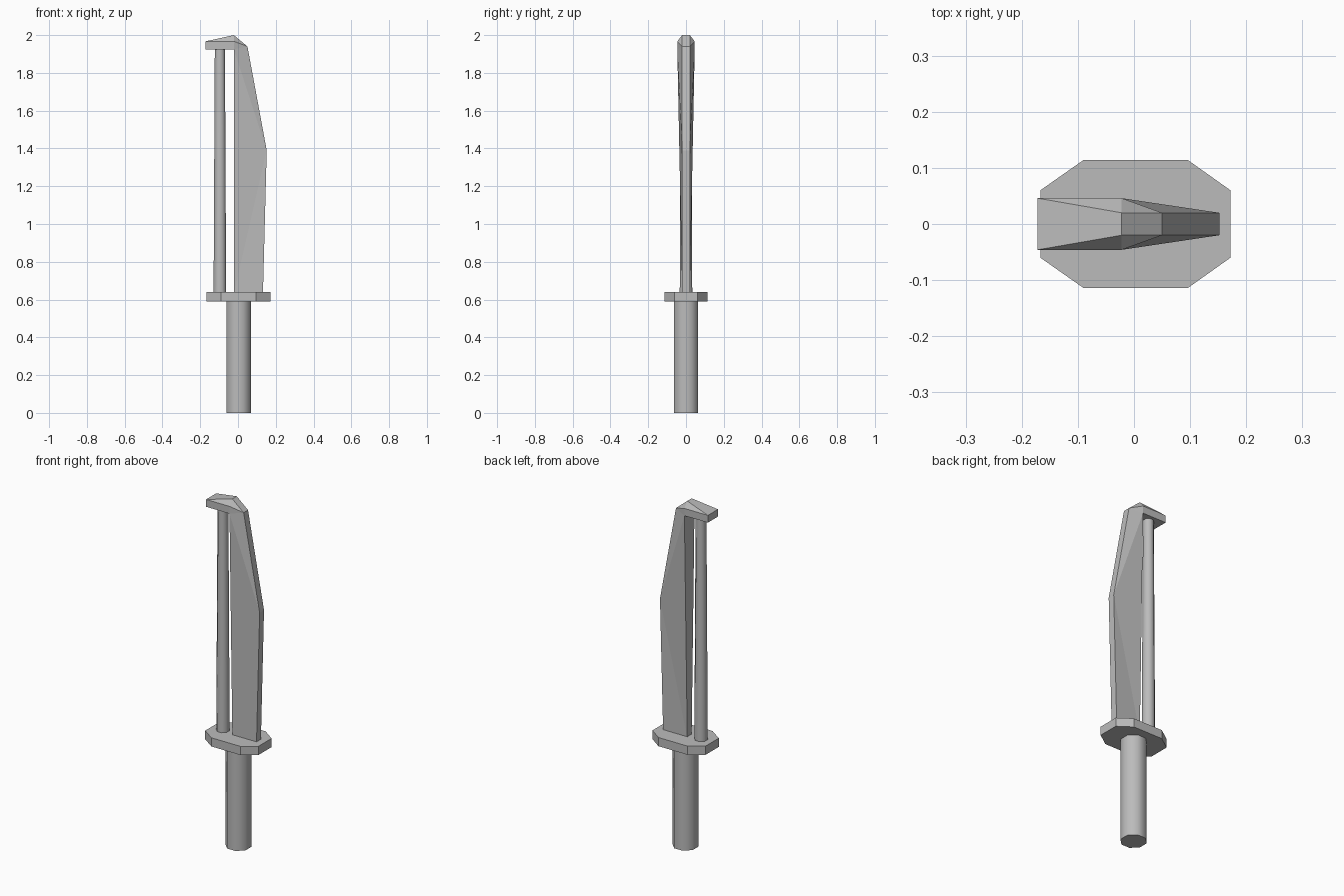
import bpy, bmesh
from math import pi, radians

cube = bpy.data.objects.get("Cube")
if cube:
    bpy.data.objects.remove(cube, do_unlink=True)

grey = bpy.data.materials.new("plain grey")
grey.use_nodes = True
colour = (0.5, 0.5, 0.5, 1)
grey.diffuse_color = colour
grey.node_tree.nodes["Principled BSDF"].inputs["Base Color"].default_value = colour


def make_object(name, bm):
    bmesh.ops.recalc_face_normals(bm, faces=bm.faces)
    mesh = bpy.data.meshes.new(name)
    bm.to_mesh(mesh)
    bm.free()
    mesh.materials.append(grey)
    obj = bpy.data.objects.new(name, mesh)
    bpy.context.collection.objects.link(obj)
    return obj


def rod(name, x, z0, z1, r0, r1, sides):
    """Smooth tapered rod standing on z0, with flats facing the axes."""
    bpy.ops.mesh.primitive_cone_add(vertices=sides, radius1=r0, radius2=r1, depth=z1 - z0,
                                    location=(x, 0, (z0 + z1) / 2), rotation=(0, 0, pi / sides))
    obj = bpy.context.object
    obj.name = name
    obj.data.materials.append(grey)
    bpy.ops.object.shade_smooth_by_angle(angle=radians(60))


# Grip and the rod behind the blade
rod("grip", 0.003, 0, 0.6, 0.07, 0.07, 8)
rod("back_rod", -0.096, 0.63, 1.94, 0.036, 0.029, 8)

# Guard: long octagonal plate
outline = [(-0.09, -0.114), (0.096, -0.114), (0.172, -0.06), (0.172, 0.06),
           (0.096, 0.114), (-0.09, 0.114), (-0.167, 0.06), (-0.167, -0.06)]
bm = bmesh.new()
base = bm.faces.new([bm.verts.new((x, y, 0.59)) for x, y in outline])
top = bmesh.ops.extrude_face_region(bm, geom=[base], use_keep_orig=True)
bmesh.ops.translate(bm, vec=(0, 0, 0.05),
                    verts=[v for v in top["geom"] if isinstance(v, bmesh.types.BMVert)])
make_object("guard", bm)

# Blade with hooked tip: one side's corners (x, half thickness, z), mirrored in y
corners = {
    "heel": (-0.022, 0.02, 0.63), "edge_base": (0.132, 0.02, 0.63),
    "knee": (0.152, 0.02, 1.39), "edge_top": (0.05, 0.02, 1.94),
    "peak": (-0.022, 0.02, 2.0), "shoulder": (-0.022, 0.046, 1.967),
    "neck": (-0.022, 0.046, 1.925), "hook_top": (-0.172, 0.046, 1.967),
    "hook_base": (-0.172, 0.046, 1.925),
}
side_faces = ["heel edge_base knee", "heel knee neck", "neck knee edge_top",
              "neck edge_top shoulder", "shoulder edge_top peak",
              "hook_base neck shoulder hook_top", "hook_top shoulder peak"]
rim = "heel edge_base knee edge_top peak hook_top hook_base neck".split()
bm = bmesh.new()
near, far = [{n: bm.verts.new((x, s * y, z)) for n, (x, y, z) in corners.items()}
             for s in (-1, 1)]
for names in side_faces:
    for side in (near, far):
        bm.faces.new([side[n] for n in names.split()])
for a, b in zip(rim, rim[1:] + rim[:1]):
    bm.faces.new([near[a], near[b], far[b], far[a]])
make_object("blade", bm)
